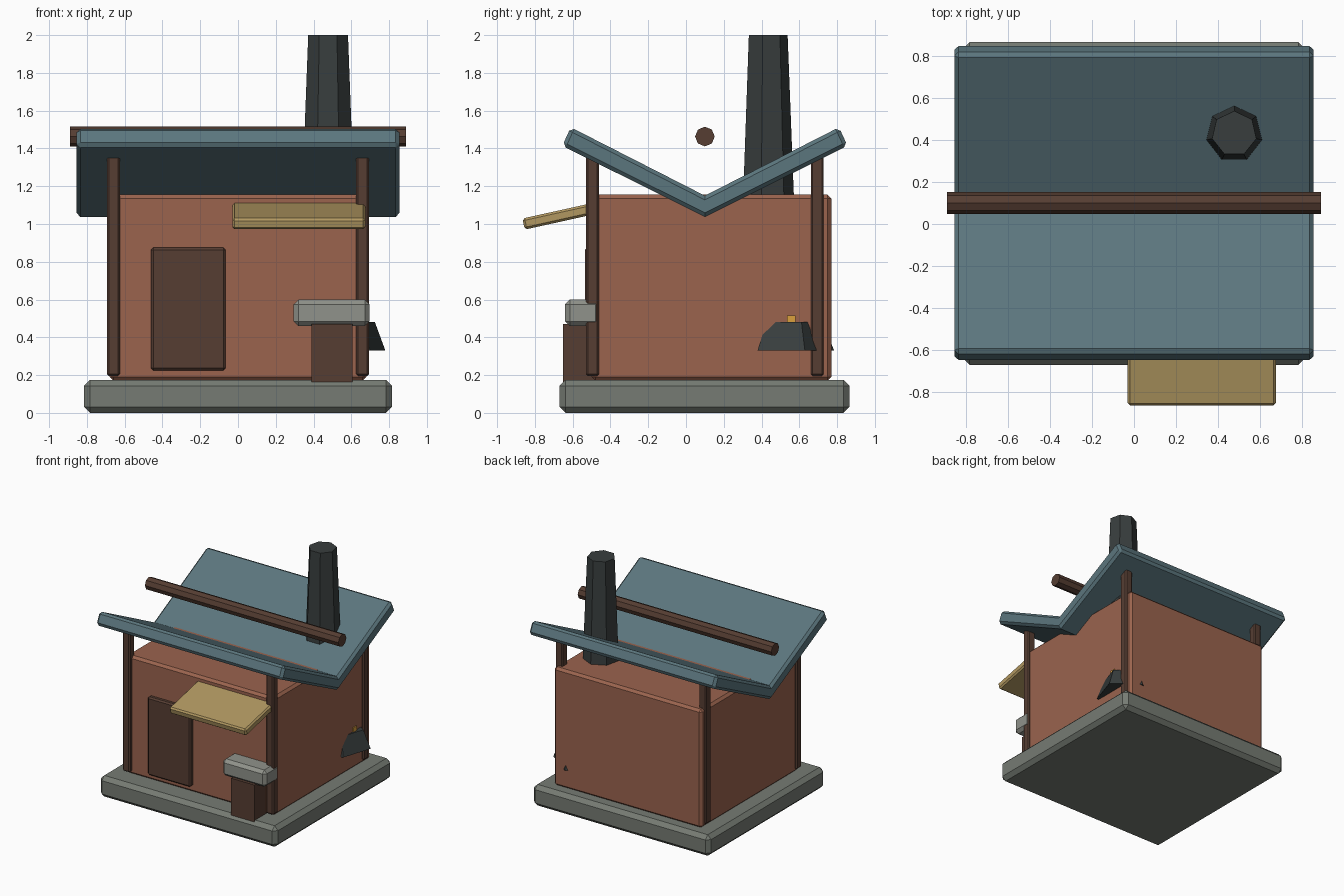
import bpy, bmesh
from math import radians, pi
from mathutils import Matrix

if "Cube" in bpy.data.objects:
    bpy.data.objects.remove(bpy.data.objects["Cube"])


def material(name, rgb):
    m = bpy.data.materials.new(name)
    m.diffuse_color = (*[c ** 2.2 for c in rgb], 1)
    m.use_nodes = True
    m.node_tree.nodes["Principled BSDF"].inputs["Base Color"].default_value = m.diffuse_color
    return m


STONE = material("stone", (0.46, 0.48, 0.45))
PALE = material("pale_stone", (0.56, 0.57, 0.54))
CLAY = material("clay", (0.60, 0.39, 0.31))
WOOD = material("dark_wood", (0.34, 0.25, 0.21))
SLATE = material("slate", (0.36, 0.46, 0.49))
IRON = material("iron", (0.23, 0.25, 0.25))
CLOTH = material("cloth", (0.69, 0.59, 0.38))
EMBER = material("ember", (0.85, 0.62, 0.25))


def finish(name, bm, mat, bevel=0.0, angle=30):
    bmesh.ops.recalc_face_normals(bm, faces=bm.faces)
    me = bpy.data.meshes.new(name)
    bm.to_mesh(me)
    bm.free()
    me.materials.append(mat)
    ob = bpy.data.objects.new(name, me)
    bpy.context.collection.objects.link(ob)
    if bevel:
        mod = ob.modifiers.new("chamfer", "BEVEL")
        mod.width, mod.segments = bevel, 1
        mod.limit_method, mod.angle_limit = "ANGLE", radians(angle)
    return ob


def box(name, x, y, z, mat, bevel=0.0, tilt=0.0):
    """Box from x, y, z ranges, tilted about the x axis through its centre."""
    bm = bmesh.new()
    bmesh.ops.create_cube(bm, size=1)
    bmesh.ops.scale(bm, vec=(x[1] - x[0], y[1] - y[0], z[1] - z[0]), verts=bm.verts)
    ob = finish(name, bm, mat, bevel)
    ob.location = [(r[0] + r[1]) / 2 for r in (x, y, z)]
    ob.rotation_euler.x = radians(tilt)
    return ob


def taper(name, sides, r1, r2, height, centre, mat, rot=(0, 0, 0)):
    """Low-poly tapered cylinder with one corner facing +y."""
    bm = bmesh.new()
    bmesh.ops.create_cone(bm, cap_ends=True, segments=sides, radius1=r1, radius2=r2, depth=height)
    # turn the corner nearest to +y exactly onto it
    v = max((v for v in bm.verts if v.co.z < 0), key=lambda v: v.co.y)
    ang = v.co.xy.angle_signed((0, 1))
    for s in (ang, -ang):
        if abs((Matrix.Rotation(s, 3, "Z") @ v.co).x) < 1e-4:
            bmesh.ops.rotate(bm, matrix=Matrix.Rotation(s, 3, "Z"), verts=bm.verts)
            break
    ob = finish(name, bm, mat)
    ob.location, ob.rotation_euler = centre, rot
    return ob


# Foundation and walls
box("foundation", (-0.815, 0.815), (-0.67, 0.865), (0, 0.175), STONE, 0.032)
box("walls", (-0.68, 0.68), (-0.50, 0.77), (0.17, 1.155), CLAY, 0.02)

# Corner posts
for sx, side in ((-1, "left"), (1, "right")):
    for y, end in ((-0.495, "front"), (0.695, "back")):
        x = sx * 0.66
        box(f"{end}_{side}_post", (x - 0.034, x + 0.034), (y - 0.034, y + 0.034),
            (0.195, 1.36), WOOD, 0.01)

# Valley roof: V profile extruded along x
bm = bmesh.new()
profile = [(-0.75, 1.148), (0.0, 1.148), (0.75, 1.148)]
pts = [(-0.71, 1.512), (0, 1.15), (0.71, 1.512), (0.755, 1.414), (0, 1.037), (-0.755, 1.414)]
face = bm.faces.new([bm.verts.new((-0.855, 0.1 + y, z)) for y, z in pts])
ext = bmesh.ops.extrude_face_region(bm, geom=[face])
bmesh.ops.translate(bm, vec=(1.71, 0, 0),
                    verts=[g for g in ext["geom"] if isinstance(g, bmesh.types.BMVert)])
finish("valley_roof", bm, SLATE, 0.02, 60)

# Beam above the valley and chimney
taper("roof_beam", 8, 0.052, 0.052, 1.78, (0, 0.1, 1.463), WOOD, (0, pi / 2, 0))
taper("chimney", 7, 0.143, 0.108, 0.9, (0.477, 0.43, 1.55), IRON)

# Door, awning and serving counter on the front
box("door", (-0.46, -0.065), (-0.535, -0.46), (0.225, 0.875), WOOD, 0.012)
box("awning", (-0.03, 0.675), (-0.865, -0.445), (1.015, 1.075), CLOTH, 0.012, 12.5)
box("counter_top", (0.295, 0.697), (-0.64, -0.455), (0.46, 0.6), PALE, 0.025)
box("counter_leg", (0.39, 0.605), (-0.65, -0.45), (0.16, 0.47), WOOD)

# Iron hood in the right wall with a small glow on top
taper("side_hood", 5, 0.224, 0.166, 0.15, (0.567, 0.56, 0.405), IRON)
box("ember", (0.65, 0.69), (0.535, 0.58), (0.46, 0.515), EMBER)
